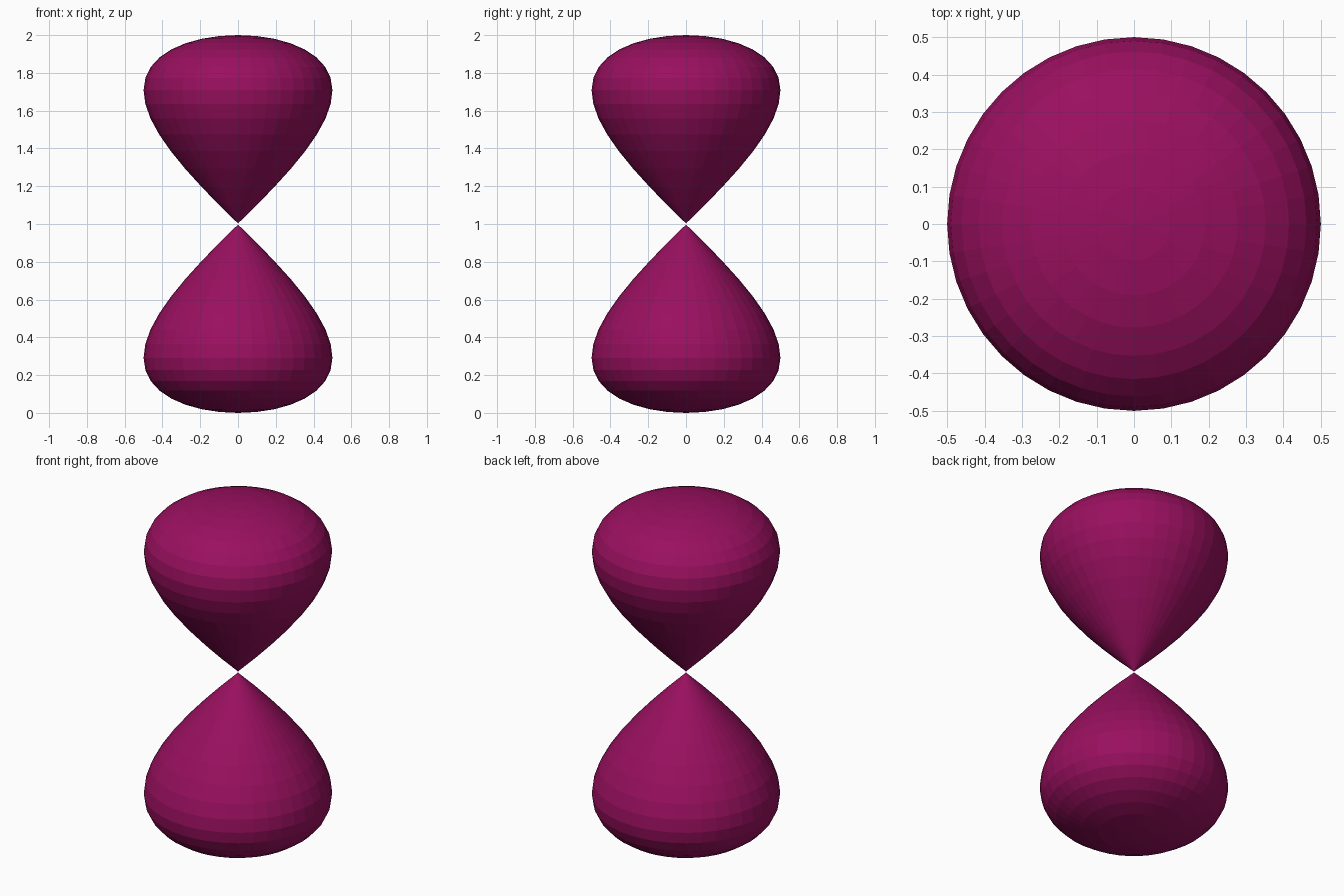
import bpy, bmesh, math

if "Cube" in bpy.data.objects:
    bpy.data.objects.remove(bpy.data.objects["Cube"])

SEGMENTS = 40   # sides around the axis
RINGS = 16      # steps along each lobe's profile

plum = bpy.data.materials.new("plum magenta")
plum.diffuse_color = (0.32, 0.005, 0.115, 1)
plum.use_nodes = True
plum.node_tree.nodes["Principled BSDF"].inputs["Base Color"].default_value = plum.diffuse_color


def lobe(name, sign):
    """Revolve half a figure-eight curve: r = sin(2t)/2, z = 1 +/- cos(t)."""
    bm = bmesh.new()
    t_end = math.pi / 2 - 0.004
    rings = []
    pole = bm.verts.new((0, 0, 1 + sign))
    tip = bm.verts.new((0, 0, 1 + sign * 0.003))
    for i in range(1, RINGS):
        t = t_end * i / RINGS
        r, z = 0.5 * math.sin(2 * t), 1 + sign * math.cos(t)
        rings.append([bm.verts.new((r * math.cos(a), r * math.sin(a), z))
                      for a in (2 * math.pi * k / SEGMENTS for k in range(SEGMENTS))])
    for k in range(SEGMENTS):
        n = (k + 1) % SEGMENTS
        bm.faces.new((pole, rings[0][k], rings[0][n]))
        for a, b in zip(rings, rings[1:]):
            bm.faces.new((a[k], b[k], b[n], a[n]))
        bm.faces.new((rings[-1][k], tip, rings[-1][n]))
    bmesh.ops.recalc_face_normals(bm, faces=bm.faces[:])
    mesh = bpy.data.meshes.new(name)
    bm.to_mesh(mesh)
    bm.free()
    mesh.materials.append(plum)
    bpy.context.collection.objects.link(bpy.data.objects.new(name, mesh))


# Two mirrored teardrops meeting at a point
lobe("upper_lobe", 1)
lobe("lower_lobe", -1)
